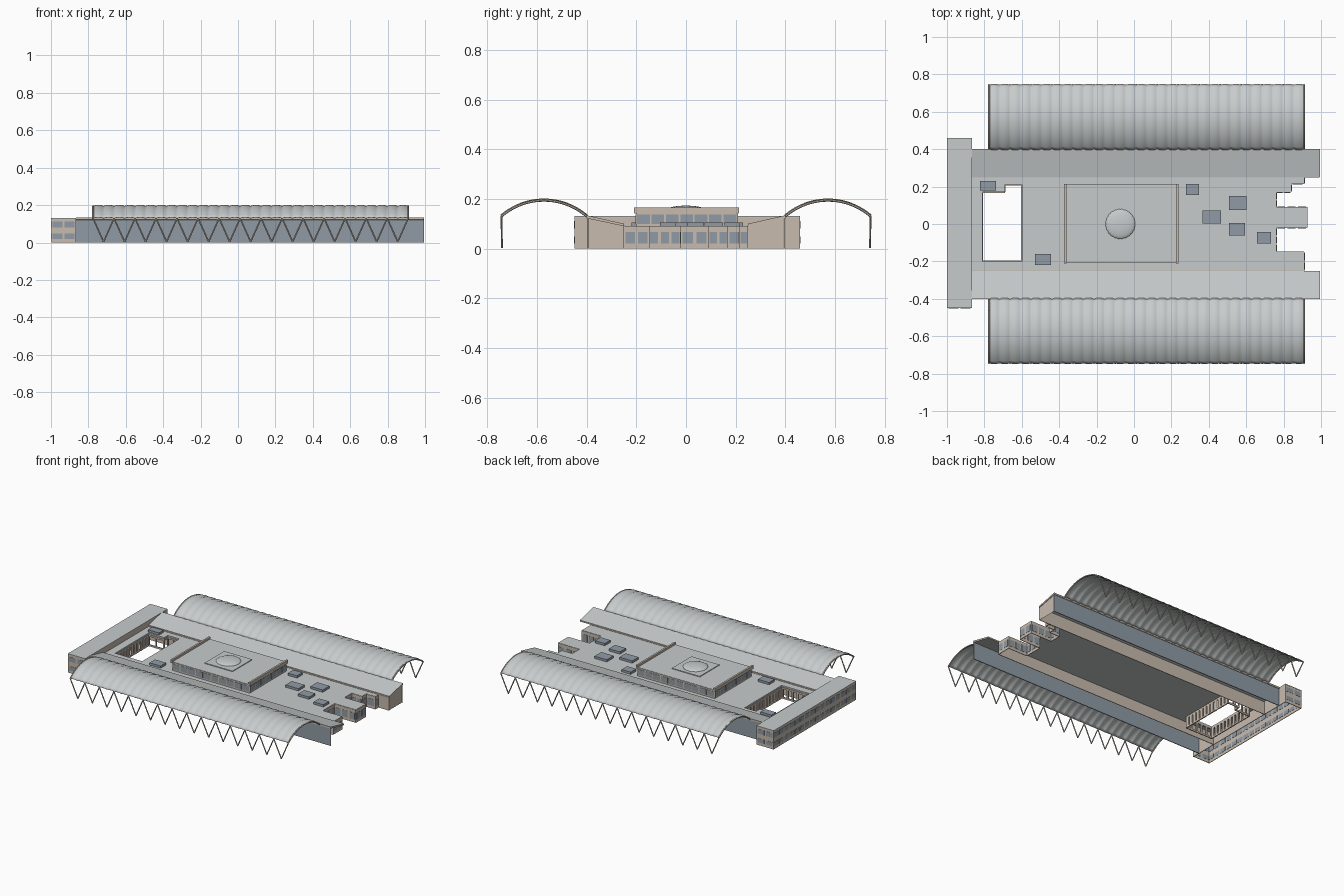
import bpy, bmesh, math
from mathutils import Vector, Matrix

cube = bpy.data.objects.get("Cube")
if cube:
    bpy.data.objects.remove(cube, do_unlink=True)


def material(name, rgb):
    m = bpy.data.materials.new(name)
    m.use_nodes = True
    m.diffuse_color = (*rgb, 1)
    m.node_tree.nodes["Principled BSDF"].inputs["Base Color"].default_value = (*rgb, 1)
    return m


BEIGE = material("warm beige wall", (0.58, 0.50, 0.42))
GREY = material("light grey roof", (0.57, 0.60, 0.60))
GLASS = material("blue grey glass", (0.28, 0.33, 0.38))


def finish(name, bm, mat, smooth=False):
    bmesh.ops.recalc_face_normals(bm, faces=bm.faces)
    mesh = bpy.data.meshes.new(name)
    bm.to_mesh(mesh)
    bm.free()
    mesh.materials.append(mat)
    ob = bpy.data.objects.new(name, mesh)
    bpy.context.collection.objects.link(ob)
    if smooth:
        bpy.ops.object.select_all(action="DESELECT")
        ob.select_set(True)
        bpy.context.view_layer.objects.active = ob
        bpy.ops.object.shade_smooth_by_angle(angle=math.radians(50))
    return ob


def add_box(bm, x0, x1, y0, y1, z0, z1):
    size = Matrix.Diagonal((x1 - x0, y1 - y0, z1 - z0, 1))
    mid = Matrix.Translation(((x0 + x1) / 2, (y0 + y1) / 2, (z0 + z1) / 2))
    bmesh.ops.create_cube(bm, size=1, matrix=mid @ size)


def box(name, mat, *bounds):
    bm = bmesh.new()
    add_box(bm, *bounds)
    return finish(name, bm, mat)


def add_rod(bm, a, b, r):
    a, b = Vector(a), Vector(b)
    rot = (b - a).to_track_quat("Z", "Y").to_matrix().to_4x4()
    bmesh.ops.create_cone(bm, segments=6, radius1=r, radius2=r, depth=(b - a).length,
                          cap_ends=True, matrix=Matrix.Translation((a + b) / 2) @ rot)


def wall_box(bm, p, q, half, s0, s1, z0, z1):
    """Box along an axis-aligned line p-q, between fractions s0 and s1."""
    a = [p[i] + (q[i] - p[i]) * s0 for i in (0, 1)]
    b = [p[i] + (q[i] - p[i]) * s1 for i in (0, 1)]
    along_x = abs(q[0] - p[0]) > abs(q[1] - p[1])
    ex, ey = (0, half) if along_x else (half, 0)
    add_box(bm, min(a[0], b[0]) - ex, max(a[0], b[0]) + ex,
            min(a[1], b[1]) - ey, max(a[1], b[1]) + ey, z0, z1)


def window_wall(name, p, q, z0, z1, panes=0, rows=(), gap=0.15):
    bm = bmesh.new()
    wall_box(bm, p, q, 0.002, 0, 1, z0, z1)
    finish(name, bm, BEIGE)
    if not panes:
        return
    bm = bmesh.new()
    for low, high in rows:
        for i in range(panes):
            wall_box(bm, p, q, 0.0035, (i + gap) / panes, (i + 1 - gap) / panes, low, high)
    finish(name + "_windows", bm, GLASS)


def colonnade(name, p, q, posts):
    bm = bmesh.new()
    wall_box(bm, p, q, 0.004, 0, 1, 0.068, 0.08)
    wall_box(bm, p, q, 0.003, 0, 1, 0, 0.012)
    for i in range(posts):
        s = i / (posts - 1) * 0.94
        wall_box(bm, p, q, 0.004, s, s + 0.06, 0, 0.07)
    finish(name, bm, BEIGE)


def surface(name, nu, nv, point, mat):
    bm = bmesh.new()
    rows = [[bm.verts.new(point(u / nu, v / nv)) for v in range(nv + 1)] for u in range(nu + 1)]
    for a, b in zip(rows, rows[1:]):
        for j in range(nv):
            bm.faces.new((a[j], b[j], b[j + 1], a[j + 1]))
    bmesh.ops.remove_doubles(bm, verts=bm.verts, dist=1e-5)
    return finish(name, bm, mat, True)


# Main roof with a stepped east edge and a courtyard opening
EAST = [(0.91, -0.25), (0.91, -0.15), (0.76, -0.15), (0.76, -0.02), (0.925, -0.02), (0.925, 0.09),
        (0.76, 0.09), (0.76, 0.17), (0.84, 0.17), (0.84, 0.215), (0.91, 0.215), (0.91, 0.25)]
COURT = [(-0.81, -0.2), (-0.6, -0.2), (-0.6, 0.21), (-0.69, 0.21), (-0.69, 0.17), (-0.81, 0.17)]
bm = bmesh.new()
for ring in ([(-0.866, 0.25), (-0.866, -0.25)] + EAST, COURT):
    vs = [bm.verts.new((x, y, 0.09)) for x, y in ring]
    for i, v in enumerate(vs):
        bm.edges.new((v, vs[i - 1]))
bmesh.ops.triangle_fill(bm, edges=bm.edges[:], use_beauty=True, use_dissolve=False)
top = bmesh.ops.extrude_face_region(bm, geom=bm.faces[:], use_keep_orig=True)
for v in top["geom"]:
    if isinstance(v, bmesh.types.BMVert):
        v.co.z -= 0.01
finish("main_roof", bm, GREY)

# Window walls following the east edge, colonnades around the courtyard
for i, (p, q) in enumerate(zip(EAST, EAST[1:])):
    length = abs(q[0] - p[0]) + abs(q[1] - p[1])
    window_wall(f"east_wall_{i}", p, q, 0, 0.088, max(1, round(length / 0.05)), [(0.02, 0.066)], 0.12)
for i, p in enumerate(COURT):
    q = COURT[(i + 1) % len(COURT)]
    length = abs(q[0] - p[0]) + abs(q[1] - p[1])
    colonnade(f"courtyard_frame_{i}", p, q, max(2, round(length / 0.035)))

# Wings: sloping slab roof, glass outer wall, plain inner wall
for side, s in (("left", 1), ("right", -1)):
    bm = bmesh.new()
    section = [(0.25, 0.09), (0.25, 0.1), (0.40, 0.134), (0.40, 0.122)]
    face = bm.faces.new([bm.verts.new((-0.866, s * y, z)) for y, z in section])
    ext = bmesh.ops.extrude_face_region(bm, geom=[face], use_keep_orig=True)
    for v in ext["geom"]:
        if isinstance(v, bmesh.types.BMVert):
            v.co.x = 0.995
    roof = finish(f"wing_roof_{side}", bm, GREY)
    roof.data.materials.append(BEIGE)
    for f in roof.data.polygons:
        if abs(f.normal.z) < 0.5:
            f.material_index = 1
    y0, y1 = sorted((s * 0.392, s * 0.397))
    box(f"wing_glass_wall_{side}", GLASS, -0.866, 0.995, y0, y1, 0, 0.124)
    window_wall(f"wing_inner_wall_{side}", (-0.866, s * 0.25), (0.91, s * 0.25), 0, 0.092)
bm = bmesh.new()
end = bm.faces.new([bm.verts.new((0.991, y, z)) for y, z in
                    ((0.25, 0), (0.395, 0), (0.395, 0.122), (0.25, 0.092))])
finish("wing_end_wall", bm, BEIGE)
window_wall("wing_inner_wall_tip", (0.91, 0.25), (0.993, 0.25), 0, 0.092)

# Cross block at the west end, two storeys of windows
ROWS = [(0.02, 0.048), (0.08, 0.112)]
box("end_block_roof", GREY, -1, -0.866, -0.45, 0.46, 0.126, 0.132)
window_wall("end_block_west", (-0.996, -0.45), (-0.996, 0.46), 0, 0.126, 16, ROWS, 0.1)
window_wall("end_block_east", (-0.868, -0.45), (-0.868, 0.46), 0, 0.126)
window_wall("end_block_front", (-0.998, -0.447), (-0.868, -0.447), 0, 0.126, 2, ROWS, 0.1)
window_wall("end_block_back", (-0.998, 0.457), (-0.868, 0.457), 0, 0.126, 2, ROWS, 0.1)

# Raised central hall with parapets
HALL = [(-0.365, -0.2), (0.23, -0.2), (0.23, 0.205), (-0.365, 0.205)]
for i, p in enumerate(HALL):
    window_wall(f"hall_wall_{i}", p, HALL[(i + 1) % 4], 0.088, 0.143, (10, 7)[i % 2], [(0.1, 0.138)], 0.06)
box("hall_fascia", BEIGE, -0.372, 0.237, -0.208, 0.212, 0.142, 0.15)
box("hall_roof", GREY, -0.37, 0.235, -0.206, 0.21, 0.149, 0.152)
for side, x in (("west", -0.375), ("east", 0.225)):
    box(f"hall_parapet_{side}", BEIGE, x, x + 0.013, -0.21, 0.213, 0.143, 0.166)
box("dome_base", GREY, -0.18, 0.035, -0.11, 0.105, 0.15, 0.157)


def dome_point(u, v):
    a, t = u * math.tau, v * math.pi / 2
    r = (0.078 + 0.003 * abs(math.sin(a * 12))) * math.cos(t)
    return (-0.073 + r * math.cos(a), r * math.sin(a), 0.155 + 0.018 * math.sin(t))


surface("dome", 96, 8, dome_point, GREY)

# Skylights: centre x, centre y, width, depth
for i, (x, y, w, d) in enumerate([(-0.78, 0.205, 0.085, 0.05), (-0.487, -0.19, 0.085, 0.06),
                                  (0.312, 0.185, 0.07, 0.06), (0.415, 0.037, 0.1, 0.07),
                                  (0.555, 0.112, 0.095, 0.075), (0.55, -0.028, 0.085, 0.068),
                                  (0.695, -0.073, 0.075, 0.062)]):
    box(f"skylight_{i}", GLASS, x - w / 2, x + w / 2, y - d / 2, y + d / 2, 0.088, 0.106)

# Corrugated barrel canopies on V-shaped struts
X0, X1, RADIUS, HALF = -0.775, 0.91, 0.262, math.radians(41)
BAYS = 15


def arch(s, angle, extra=0.0):
    r = RADIUS + extra
    return s * (0.572 + r * math.sin(angle)), -0.068 + r * math.cos(angle)


for side, s in (("left", 1), ("right", -1)):
    def canopy_point(u, v, s=s):
        ripple = 0.006 * abs(math.sin(u * math.pi * BAYS * 2))
        return (X0 + (X1 - X0) * u, *arch(s, HALF * (2 * v - 1), ripple))

    canopy = surface(f"canopy_{side}", BAYS * 16, 20, canopy_point, GREY)
    solid = canopy.modifiers.new("thickness", "SOLIDIFY")
    solid.thickness = 0.003
    solid.offset = 0

    bm = bmesh.new()
    for x in (X0, X1):
        pts = [(x, *arch(s, HALF * (i / 10 - 1))) for i in range(21)]
        for a, b in zip(pts, pts[1:]):
            add_rod(bm, a, b, 0.005)
    finish(f"canopy_rims_{side}", bm, BEIGE)

    bm = bmesh.new()
    step = (X1 - X0) / BAYS
    y, z = arch(s, HALF)
    for i in range(BAYS):
        foot = (X0 + (i + 0.5) * step, s * 0.741, 0.004)
        for x in (X0 + i * step, X0 + (i + 1) * step):
            add_rod(bm, (x, y, z), foot, 0.004)
    finish(f"canopy_struts_{side}", bm, BEIGE)
